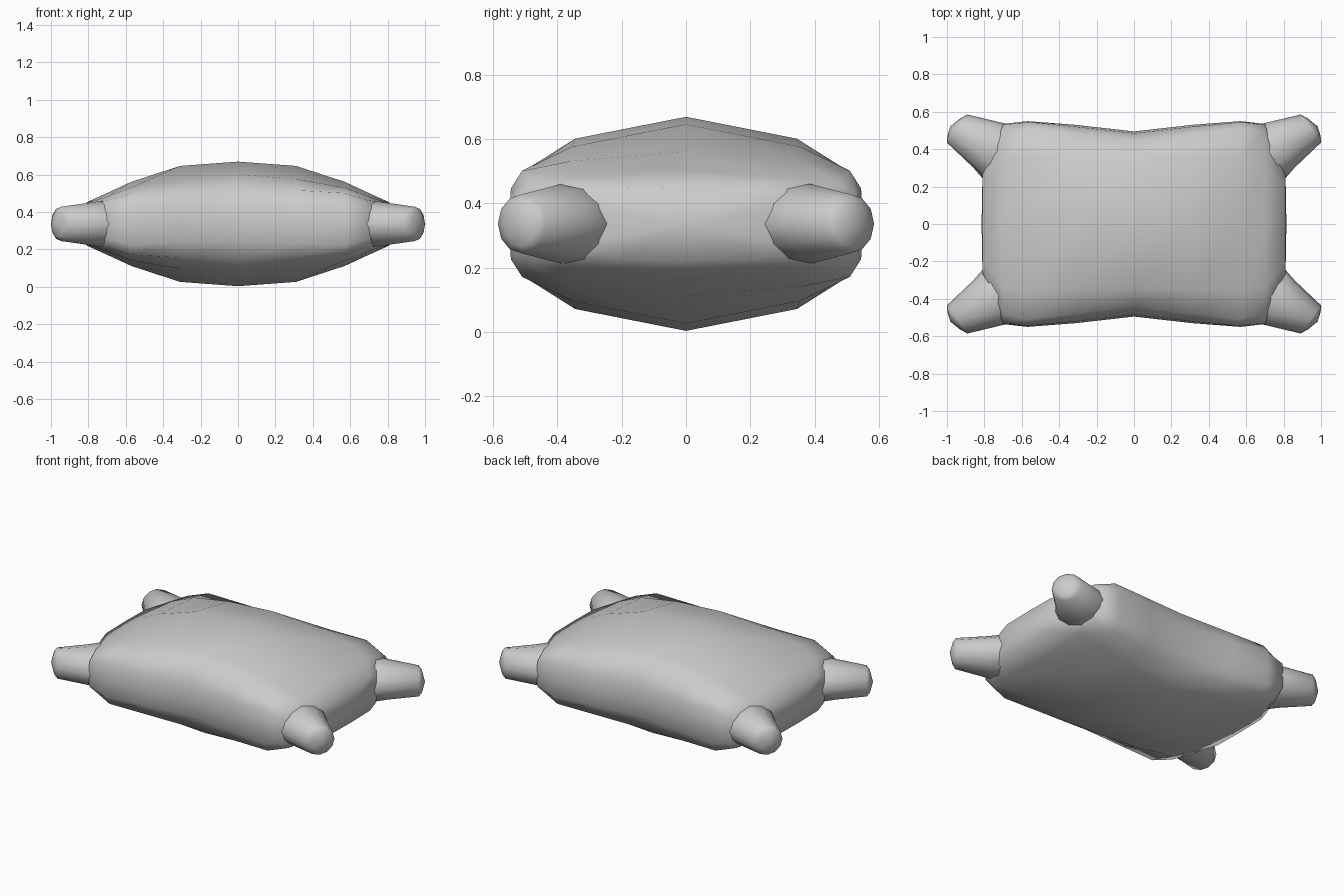
import bpy, bmesh, math
from mathutils import Vector

if "Cube" in bpy.data.objects:
    bpy.data.objects.remove(bpy.data.objects["Cube"])

MID = 0.336  # height of the horizontal symmetry plane


def loft(name, rings, start=None, end=None):
    """Skin closed rings of points; ends are poles or flat caps."""
    bm = bmesh.new()
    rows = [[bm.verts.new(p) for p in r] for r in rings]
    n = len(rows[0])
    for a, b in zip(rows, rows[1:]):
        for i in range(n):
            j = (i + 1) % n
            bm.faces.new((a[i], a[j], b[j], b[i]))
    for row, pole in ((rows[0], start), (rows[-1], end)):
        if pole is None:
            bm.faces.new(row)
        else:
            tip = bm.verts.new(pole)
            for i in range(n):
                bm.faces.new((row[i], row[(i + 1) % n], tip))
    bmesh.ops.recalc_face_normals(bm, faces=bm.faces)
    for f in bm.faces:
        f.smooth = True
    mesh = bpy.data.meshes.new(name)
    bm.to_mesh(mesh)
    bm.free()
    ob = bpy.data.objects.new(name, mesh)
    bpy.context.collection.objects.link(ob)
    return ob


def body_ring(x, quarter):
    """Mirror a quarter section (y, half height) into a full ring."""
    right = quarter + [(y, -h) for y, h in quarter[-2::-1]]
    left = [(-y, h) for y, h in right[-2:0:-1]]
    return [(x, y, MID + h) for y, h in right + left]


# Cushion body: quarter sections from the middle to the end
sections = [
    (0.00, [(0, .333), (.345, .265), (.44, .20), (.485, .10), (.495, 0)]),
    (0.31, [(0, .310), (.355, .240), (.48, .18), (.52, .10), (.53, 0)]),
    (0.57, [(0, .225), (.36, .195), (.51, .165), (.545, .11), (.55, 0)]),
    (0.70, [(0, .165), (.34, .145), (.48, .125), (.53, .08), (.535, 0)]),
    (0.81, [(0, .115), (.20, .112), (.25, .09), (.27, .05), (.275, 0)]),
]
full = [(-x, q) for x, q in sections[:0:-1]] + sections
loft("cushion_body", [body_ring(x, q) for x, q in full],
     (-.815, 0, MID), (.815, 0, MID))


# Corner knobs: flared stubs pointing out diagonally
# (centre x, centre y, half width, half height)
stations = [(.60, .30, .20, .145), (.775, .42, .145, .116),
            (.945, .51, .093, .092), (.963, .517, .06, .07)]
across = Vector((math.cos(math.radians(126)), math.sin(math.radians(126)), 0))
for sx, side in ((1, "right"), (-1, "left")):
    for sy, end in ((1, "back"), (-1, "front")):
        rings = []
        for cx, cy, w, h in stations:
            ring = []
            for k in range(12):
                a = math.tau * k / 12
                p = Vector((cx, cy, MID + h * math.sin(a))) + across * w * math.cos(a)
                ring.append((p.x * sx, p.y * sy, p.z))
            rings.append(ring)
        loft(f"{end}_{side}_corner_knob", rings,
             (.55 * sx, .27 * sy, MID), (.982 * sx, .522 * sy, MID))
